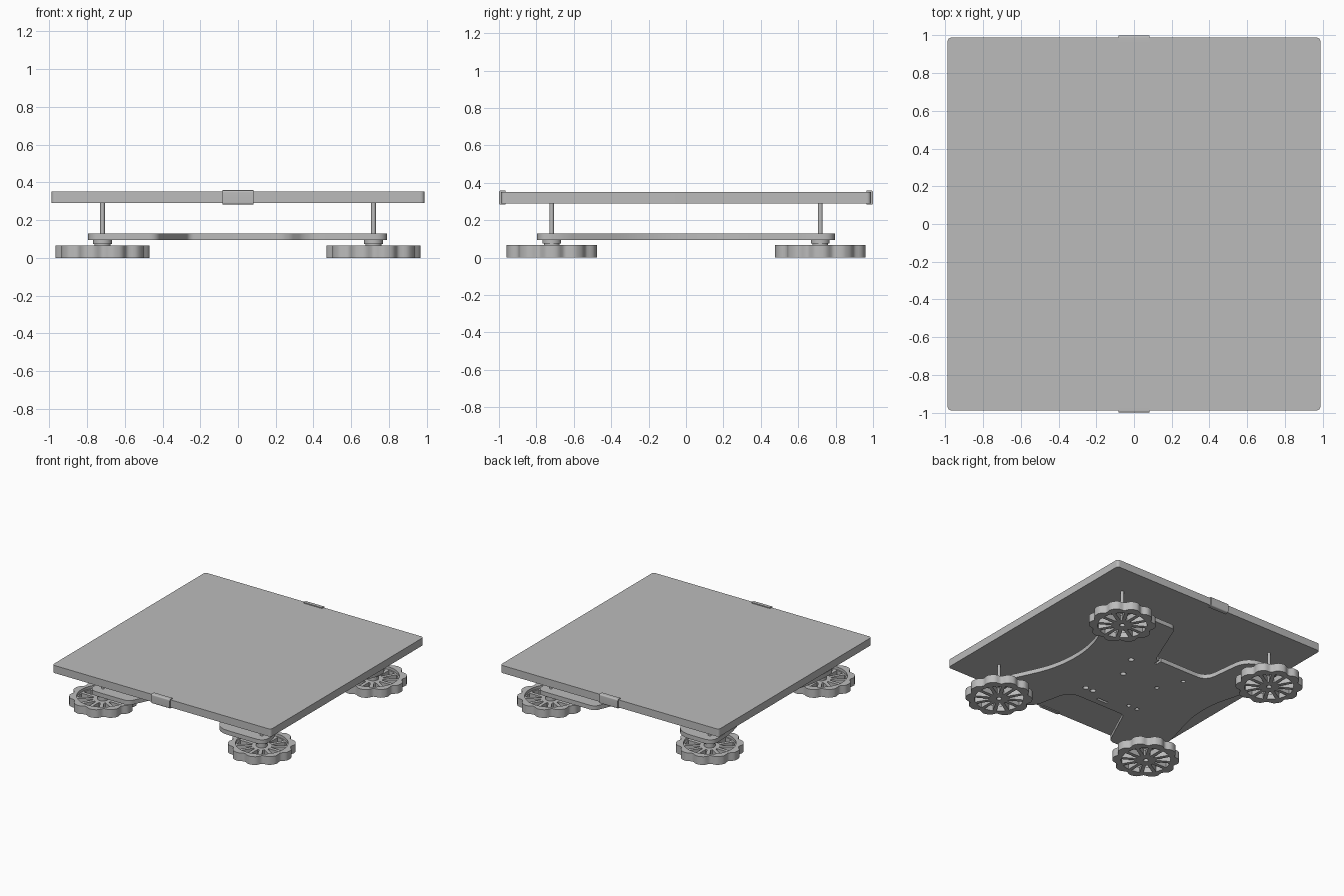
import bpy, bmesh
from math import sin, cos, pi, tau, radians
from mathutils import Vector

cube = bpy.data.objects.get("Cube")
if cube:
    bpy.data.objects.remove(cube, do_unlink=True)

GREY = (0.5, 0.5, 0.5, 1.0)
grey = bpy.data.materials.new("plain grey")
grey.use_nodes = True
grey.diffuse_color = GREY
grey.node_tree.nodes["Principled BSDF"].inputs["Base Color"].default_value = GREY


def add_object(name, mesh, location=(0, 0, 0)):
    mesh.materials.clear()
    mesh.materials.append(grey)
    obj = bpy.data.objects.new(name, mesh)
    obj.location = location
    bpy.context.collection.objects.link(obj)
    return obj


def smooth(obj):
    bpy.ops.object.select_all(action='DESELECT')
    obj.select_set(True)
    bpy.context.view_layer.objects.active = obj
    bpy.ops.object.shade_smooth_by_angle(angle=radians(35))


def slab_mesh(name, loops, z0, z1):
    """Flat slab: the first loop is the outline, the others are holes."""
    curve = bpy.data.curves.new(name, 'CURVE')
    curve.dimensions = '2D'
    curve.fill_mode = 'BOTH'
    curve.extrude = (z1 - z0) / 2
    for loop in loops:
        spline = curve.splines.new('POLY')
        spline.points.add(len(loop) - 1)
        for point, (x, y) in zip(spline.points, loop):
            point.co = (x, y, 0, 1)
        spline.use_cyclic_u = True
    temp = bpy.data.objects.new(name, curve)
    bpy.context.collection.objects.link(temp)
    graph = bpy.context.evaluated_depsgraph_get()
    mesh = bpy.data.meshes.new_from_object(temp.evaluated_get(graph))
    bpy.data.objects.remove(temp, do_unlink=True)
    bm = bmesh.new()
    bm.from_mesh(mesh)
    bmesh.ops.remove_doubles(bm, verts=bm.verts, dist=0.0001)
    bmesh.ops.translate(bm, verts=bm.verts, vec=(0, 0, (z0 + z1) / 2))
    bmesh.ops.recalc_face_normals(bm, faces=bm.faces)
    bm.to_mesh(mesh)
    bm.free()
    return mesh


def circle(x, y, r, n=24):
    return [(x + r * cos(tau * i / n), y + r * sin(tau * i / n)) for i in range(n)]


def rounded(corners, steps=8):
    """Round each (x, y, cut) corner with a short curve."""
    out = []
    for i, (x, y, cut) in enumerate(corners):
        here = Vector((x, y))
        before = Vector(corners[i - 1][:2])
        after = Vector(corners[(i + 1) % len(corners)][:2])
        if cut == 0:
            out.append((x, y))
            continue
        a = here + (before - here).normalized() * cut
        b = here + (after - here).normalized() * cut
        for s in range(steps + 1):
            t = s / steps
            p = a * (1 - t) ** 2 + here * 2 * t * (1 - t) + b * t ** 2
            out.append((p.x, p.y))
    return out


def rectangle(hx, hy, cut, cx=0, cy=0):
    return rounded([(cx + hx, cy + hy, cut), (cx - hx, cy + hy, cut),
                    (cx - hx, cy - hy, cut), (cx + hx, cy - hy, cut)])


# Bed: heated plate with a glass sheet on top
HALF = 0.988
smooth(add_object("heated_plate", slab_mesh("heated_plate", [rectangle(HALF, HALF, 0.025)], 0.29, 0.325)))
smooth(add_object("glass_sheet", slab_mesh("glass_sheet", [rectangle(HALF, HALF, 0.025)], 0.325, 0.352)))

# Clips: C-shaped profile in y and z, extruded along x
clip_profile = rounded([(0.965, 0.352, 0), (0.965, 0.359, 0), (1.0, 0.359, 0.012),
                        (1.0, 0.283, 0.012), (0.965, 0.283, 0), (0.965, 0.29, 0),
                        (0.989, 0.29, 0), (0.989, 0.352, 0)])
for name, side in (("back_clip", 1), ("front_clip", -1)):
    bm = bmesh.new()
    face = bm.faces.new([bm.verts.new((-0.083, side * y, z)) for y, z in clip_profile])
    made = bmesh.ops.extrude_face_region(bm, geom=[face])["geom"]
    moved = [g for g in made if isinstance(g, bmesh.types.BMVert)]
    bmesh.ops.translate(bm, verts=moved, vec=(0.166, 0, 0))
    bmesh.ops.recalc_face_normals(bm, faces=bm.faces)
    mesh = bpy.data.meshes.new(name)
    bm.to_mesh(mesh)
    bm.free()
    smooth(add_object(name, mesh))

# Carriage: four-armed plate with bolt holes and belt slots
E = 0.797
outline = rounded([
    (E, E, 0.08), (0.27, E, 0.04), (0.09, 0.36, 0.03),
    (0.06, 0.36, 0), (0.06, 0.31, 0), (0.04, 0.31, 0), (0.04, 0.36, 0),
    (-0.4, 0.36, 0.1), (-0.45, E, 0.15), (-E, E, 0.08),
    (-0.79, 0.55, 0.1), (-0.67, 0.12, 0.12), (-0.67, -0.12, 0.12), (-0.79, -0.55, 0.1),
    (-E, -E, 0.08), (-0.43, -E, 0.04), (-0.26, -0.43, 0.03),
    (0.27, -0.43, 0.1), (0.35, -E, 0.12), (E, -E, 0.08),
    (0.785, -0.66, 0.06), (0.57, -0.2, 0.19), (0.57, 0.2, 0.19), (0.785, 0.66, 0.06)])
bolts = [(0.23, 0.24, 0.022), (0.14, 0.04, 0.022), (0.22, -0.3, 0.022), (0.15, -0.3, 0.022),
         (-0.19, 0.04, 0.016), (-0.28, 0.24, 0.016), (-0.2, -0.3, 0.016), (-0.28, -0.3, 0.016)]
holes = [circle(x, y, r) for x, y, r in bolts] + [rectangle(0.05, 0.01, 0.005, 0, -0.37)]
smooth(add_object("carriage_plate", slab_mesh("carriage_plate", [outline] + holes, 0.095, 0.13)))

# Levelling wheel: scalloped rim, spoked web, hub and collar
LOBES, SPOKES = 10, 12
rim = []
for i in range(LOBES * 12):
    a = tau * i / (LOBES * 12)
    r = 0.25 - 0.027 * ((1 - cos(LOBES * a)) / 2) ** 2
    rim.append((r * cos(a), r * sin(a)))


def window(k):
    """Wedge-shaped gap between two spokes."""
    mid = tau * (k + 0.5) / SPOKES
    inner, outer, bar = 0.075, 0.185, 0.014
    pts = []
    for r, order in ((inner, (-1, 0, 1)), (outer, (1, 0.5, 0, -0.5, -1))):
        spread = pi / SPOKES - bar / r
        pts += [(r * cos(mid + s * spread), r * sin(mid + s * spread)) for s in order]
    return pts


rim_mesh = slab_mesh("wheel_rim", [rim, circle(0, 0, 0.195, 48)], 0, 0.067)
web_mesh = slab_mesh("wheel_spokes", [circle(0, 0, 0.196, 48), circle(0, 0, 0.02)]
                     + [window(k) for k in range(SPOKES)], 0, 0.045)
hub_mesh = slab_mesh("wheel_hub", [circle(0, 0, 0.042, 32), circle(0, 0, 0.02)], 0.04, 0.08)
collar_mesh = slab_mesh("wheel_collar", [circle(0, 0, 0.05, 32), circle(0, 0, 0.012)], 0.075, 0.095)
rod_mesh = slab_mesh("screw", [circle(0, 0, 0.0125, 20)], 0.02, 0.292)

# One wheel and screw at each corner
for sx, side in ((1, "left"), (-1, "right")):
    for sy, end in ((-1, "front"), (1, "back")):
        for part, mesh in (("wheel_rim", rim_mesh), ("wheel_spokes", web_mesh), ("wheel_hub", hub_mesh),
                           ("wheel_collar", collar_mesh), ("screw", rod_mesh)):
            smooth(add_object(f"{end}_{side}_{part}", mesh, (sx * 0.718, sy * 0.718, 0)))
